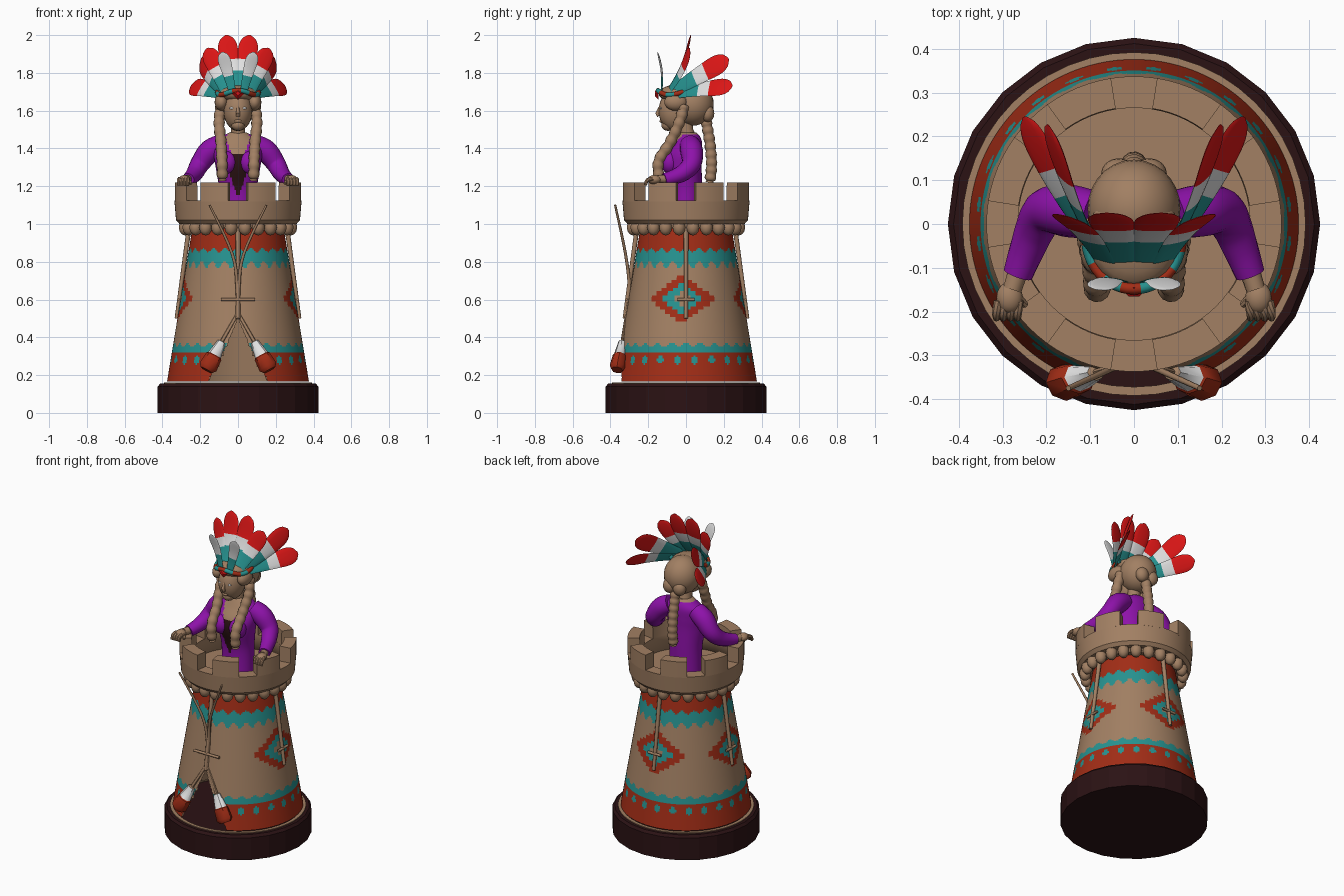
import bpy, bmesh, math
from mathutils import Vector as V

if "Cube" in bpy.data.objects:
    bpy.data.objects.remove(bpy.data.objects["Cube"])

PI = math.pi
SPEC = [("tan", (.36, .215, .125)), ("brick_red", (.36, .026, .008)), ("teal", (.02, .29, .28)),
        ("white", (.75, .75, .75)), ("feather_red", (.72, .008, .008)),
        ("purple", (.27, .006, .40)), ("dark_brown", (.024, .006, .007))]
MATS = []
for n, c in SPEC:
    m = bpy.data.materials.new(n)
    m.diffuse_color = (*c, 1)
    m.use_nodes = True
    m.node_tree.nodes["Principled BSDF"].inputs["Base Color"].default_value = m.diffuse_color
    MATS.append(m)
TAN, BRICK, TEAL, WHITE, RED, PURPLE, DARK = range(7)


def finish(name, bm, smooth=40):
    bmesh.ops.recalc_face_normals(bm, faces=bm.faces)
    me = bpy.data.meshes.new(name)
    bm.to_mesh(me)
    bm.free()
    for m in MATS:
        me.materials.append(m)
    ob = bpy.data.objects.new(name, me)
    bpy.context.collection.objects.link(ob)
    if smooth:
        bpy.ops.object.select_all(action='DESELECT')
        ob.select_set(True)
        bpy.context.view_layer.objects.active = ob
        bpy.ops.object.shade_smooth_by_angle(angle=math.radians(smooth))
    return ob


def loft(name, rings, mat=TAN, rule=None, caps=True, smooth=40):
    """Skin a list of closed rings; rule(ring index, face centre) picks a colour."""
    bm = bmesh.new()
    vs = [[bm.verts.new(p) for p in r] for r in rings]
    n = len(vs[0])
    for j in range(len(vs) - 1):
        for i in range(n):
            k = (i + 1) % n
            f = bm.faces.new((vs[j][i], vs[j][k], vs[j + 1][k], vs[j + 1][i]))
            f.material_index = rule(j, f.calc_center_median()) if rule else mat
    if caps:
        for r, j in ((vs[0], 0), (vs[-1], len(vs) - 2)):
            f = bm.faces.new(r)
            f.material_index = rule(j, f.calc_center_median()) if rule else mat
    return finish(name, bm, smooth)


def lathe(name, prof, n, mat=TAN, closed=False, smooth=30):
    prof = prof + prof[:1] if closed else prof
    rings = [[(r * math.cos(2 * PI * i / n), r * math.sin(2 * PI * i / n), z) for i in range(n)] for r, z in prof]
    ob = loft(name, rings, mat, caps=not closed, smooth=smooth)
    if closed:
        bm = bmesh.new()
        bm.from_mesh(ob.data)
        bmesh.ops.remove_doubles(bm, verts=bm.verts, dist=1e-5)
        bm.to_mesh(ob.data)
        bm.free()


def spline(pts, k=5):
    """Catmull-Rom through tuples of any length."""
    out = []
    for i in range(len(pts) - 1):
        a, b, c, d = pts[max(i - 1, 0)], pts[i], pts[i + 1], pts[min(i + 2, len(pts) - 1)]
        for s in range(k):
            t = s / k
            out.append(tuple(.5 * (2 * q + (r - p) * t + (2 * p - 5 * q + 4 * r - w) * t * t
                                   + (3 * q - p - 3 * r + w) * t ** 3) for p, q, r, w in zip(a, b, c, d)))
    return out + [pts[-1]]


def tube(name, pts, mat=TAN, n=10, rule=None, side=None, flat=1):
    """Tube along (x, y, z, radius); flat squeezes it across the given side vector."""
    rings = []
    for i, p in enumerate(pts):
        d = (V(pts[min(i + 1, len(pts) - 1)][:3]) - V(pts[max(i - 1, 0)][:3])).normalized()
        u = d.cross(V(side or (.13, 1, .05))).normalized()
        w = d.cross(u)
        rings.append([V(p[:3]) + p[3] * (u * math.cos(2 * PI * q / n) + w * flat * math.sin(2 * PI * q / n))
                      for q in range(n)])
    return loft(name, rings, mat, rule)


def ball(name, c, r, mat=TAN, n=20):
    bm = bmesh.new()
    bmesh.ops.create_uvsphere(bm, u_segments=n, v_segments=n // 2, radius=1)
    for v in bm.verts:
        v.co = V((c[0] + v.co.x * r[0], c[1] + v.co.y * r[1], c[2] + v.co.z * r[2]))
    for f in bm.faces:
        f.material_index = mat
    return finish(name, bm, 60)


# plinth
lathe("plinth", [(.425, 0), (.425, .14), (.412, .155)], 24, DARK, smooth=0)
lathe("plinth_trim", [(.372, .15), (.392, .15), (.392, .16), (.372, .16)], 48, TAN, closed=True)


# tower wall, painted by angle and height, with a pointed doorway at the front
def cone_r(z):
    return .375 - (z - .17) * .165


def paint(a, z):
    if z > .862 + .01 * math.cos(24 * a):
        return BRICK
    if z > .785 + .017 * math.cos(24 * a):
        return TEAL
    if z < .318:
        da = (a / (PI / 12) % 1 - .5) * PI / 12 * .36
        return TEAL if (da / .019) ** 2 + ((z - .28) / .022) ** 2 < 1 else BRICK
    if z < .36 + .009 * math.cos(28 * a):
        return TEAL
    for c in (-4, 90, 184):
        d = (math.degrees(a) - c + 180) % 360 - 180
        s = abs(d) / 33 + math.floor(abs(z - .605) / .12 * 6) / 6
        if s < 1:
            return BRICK if s > .6 else TEAL if s > .24 else TAN
    return TAN


def door(z):
    return max(0, (.5 - z) / .33 * .43)


def wall(name, inset, nu, nv, rule):
    bm = bmesh.new()
    da = 2 * PI / nu
    grid = []
    for j in range(nv + 1):
        z = .165 + .815 * j / nv
        row = []
        for i in range(nu):
            a = (i + .5) * da - PI
            if abs(abs(a) - door(z)) < da / 2 and door(z) > da / 2:
                a = math.copysign(door(z), a)
            r = cone_r(z) - inset
            row.append(bm.verts.new((r * math.sin(a), -r * math.cos(a), z)))
        grid.append(row)
    for j in range(nv):
        zc = .165 + .815 * (j + .5) / nv
        for i in range(nu):
            ac = (i + 1) * da - PI
            if abs(ac) < door(zc):
                continue
            k = (i + 1) % nu
            f = bm.faces.new((grid[j][i], grid[j][k], grid[j + 1][k], grid[j + 1][i]))
            f.material_index = rule(ac - PI / 2, zc)
    finish(name, bm, 60)


wall("tower_wall", 0, 200, 100, paint)
wall("tower_lining", .008, 100, 30, lambda a, z: TAN)

# parapet: floor, ring, merlons and corbels
lathe("parapet_floor", [(.24, .975), (.275, .975), (.275, 1.03), (.24, 1.03)], 48)
lathe("parapet_ring", [(.265, 1.0), (.31, 1.0), (.328, 1.02), (.337, 1.125), (.265, 1.125)], 80, closed=True)
for k in range(8):
    a0 = math.radians(k * 45 + 9)
    rings = []
    for i in range(7):
        a = a0 + math.radians(27) * i / 6
        rings.append([(r * math.cos(a), r * math.sin(a), z)
                      for r, z in ((.265, 1.12), (.337, 1.12), (.337, 1.22), (.267, 1.22))])
    loft("merlon", rings, smooth=30)
for k in range(24):
    a = math.radians(k * 15 + 7.5)
    ball("corbel", (.282 * math.cos(a), .282 * math.sin(a), .982), (.034, .034, .043), n=12)

# poles leaning on the wall, each with a short crossbar
for k in range(4):
    a = k * PI / 2
    ca, sa = math.cos(a), math.sin(a)
    r0, r1, rb = cone_r(1.0) + .018, cone_r(.5) + .005, cone_r(.6) + .012
    tube("wall_pole", [(r0 * ca, r0 * sa, 1.0, .013), (r1 * ca, r1 * sa, .5, .01)], side=(.3, .2, 1))
    h = .09 if k == 3 else .045
    tube("wall_crossbar", [(rb * ca - h * sa, rb * sa + h * ca, .6, .008),
                           (rb * ca + h * sa, rb * sa - h * ca, .6, .008)], side=(.1, .1, 1))

for s in (-1, 1):
    # crossed front sticks and coloured paddles
    tube("front_stick", spline([(s * .15, -.375, 1.1, .006), (s * .03, -.32, .84, .008),
                                (s * .004, -.30, .65, .009), (s * .006, -.32, .5, .009)]))
    tube("front_paddle", [(s * .005, -.315, .52, .009), (s * .085, -.338, .38, .010), (s * .087, -.339, .376, .022),
                          (s * .125, -.35, .305, .038), (s * .127, -.351, .30, .044),
                          (s * .158, -.362, .245, .05), (s * .168, -.365, .227, .035)],
         rule=lambda j, c: TAN if j < 2 else WHITE if j < 3 else BRICK, side=(0, 1, 0), flat=.85, n=8)

# torso: open jacket over a dark top
secs = spline([(1.02, .10, .085, .0), (1.18, .10, .085, 0), (1.3, .118, .098, -.015), (1.37, .128, .095, -.01),
               (1.43, .12, .075, .01), (1.465, .08, .058, .015), (1.485, .045, .042, .012)], 6)


def jacket(j, c):
    if c.y < -.02 and abs(c.x) < min(.04, max(0, (c.z - 1.15) * .4)) + max(0, c.z - 1.38) * .3:
        return DARK if c.z < 1.37 else TAN
    return TAN if c.z > 1.472 else PURPLE


loft("jacket", [[(rx * math.cos(2 * PI * i / 64), cy + ry * math.sin(2 * PI * i / 64), z) for i in range(64)]
                for z, rx, ry, cy in secs], rule=jacket)
tube("neck", [(0, .015, 1.45, .043), (0, 0, 1.5, .037), (0, 0, 1.56, .04)], n=16)

# head and face
ball("skull_hair", (0, .035, 1.635), (.106, .112, .115), n=28)
ball("face", (0, -.06, 1.60), (.076, .085, .108), n=28)
ball("chin", (0, -.095, 1.525), (.036, .036, .032))
tube("nose", [(0, -.135, 1.625, .006), (0, -.152, 1.585, .011), (0, -.142, 1.573, .012)])
ball("lips", (0, -.131, 1.545), (.02, .009, .009))
ball("brow_hair", (0, -.03, 1.69), (.105, .115, .05), n=24)

for s in (-1, 1):
    ball("eye", (s * .032, -.133, 1.613), (.014, .006, .006), WHITE, 12)
    ball("side_hair", (s * .088, -.055, 1.645), (.036, .06, .045))
    ball("jacket_chest", (s * .058, -.085, 1.325), (.052, .048, .06), PURPLE)
    # sleeve, wrist and hand
    tube("sleeve", spline([(s * .09, .02, 1.42, .055), (s * .15, .03, 1.385, .06), (s * .2, .03, 1.32, .052),
                           (s * .225, -.01, 1.275, .046), (s * .245, -.06, 1.25, .04),
                           (s * .265, -.115, 1.235, .034)]), PURPLE, 16)
    tube("wrist", [(s * .262, -.10, 1.238, .024), (s * .278, -.15, 1.238, .022)], n=12)
    ball("hand", (s * .284, -.168, 1.235), (.03, .036, .024))
    for f in range(4):
        x = s * (.262 + f * .016)
        tube("finger", spline([(x, -.175, 1.24, .010), (x + s * .004, -.205, 1.232, .010),
                               (x + s * .004, -.215, 1.205, .008)], 3), n=8)
    tube("thumb", [(s * .268, -.165, 1.235, .011), (s * .248, -.185, 1.215, .008)], n=8)


# braids: a plump strand with bulges
def braid(name, pts, r):
    path = spline(pts, 12)
    tube(name, [(*p, r * (.86 + .2 * abs(math.sin(i * .62))) * (1 if i < len(path) - 3 else .7))
                for i, p in enumerate(path)], n=12)


for s in (-1, 1):
    braid("front_braid", [(s * .09, -.01, 1.63), (s * .1, -.035, 1.54), (s * .09, -.085, 1.43),
                          (s * .085, -.145, 1.33), (s * .082, -.14, 1.23)], .029)
    ball("braid_root", (s * .035, .115, 1.585), (.04, .035, .045))
braid("back_braid", [(0, .10, 1.58), (0, .115, 1.5), (0, .13, 1.4), (0, .135, 1.3), (0, .125, 1.22)], .029)

# headband with a front diamond
tube("headband", [(.108 * math.sin(a), -.03 - .118 * math.cos(a), 1.695 + .012 * math.cos(3 * a), .013)
                  for a in [math.radians(-105 + 7.5 * i) for i in range(29)]],
     rule=lambda j, c: TEAL if j // 3 % 2 else BRICK, side=(0, 0, 1))
tube("headband_diamond", [(0, -.145, 1.69, .032), (0, -.165, 1.69, .012)], RED, 4, side=(0, 0, 1))


# feathers: base, tip, half width, facing direction; mirrored
def feather(s, base, tip, w, face, bow):
    b, t = V((s * base[0], *base[1:])), V((s * tip[0], *tip[1:]))
    fc = V((s * face[0], *face[1:]))
    pts = []
    for i in range(21):
        u = i / 20
        p = b.lerp(t, u) - fc.normalized() * bow * math.sin(PI * u)
        e = max(0, (u - .78) / .22)
        pts.append((*p, w * (.55 + .45 * min(1, u * 1.4)) * math.sqrt(max(.02, 1 - e * e))))
    tube("feather", pts, n=12, side=tuple(fc), flat=.12,
         rule=lambda j, c: TEAL if j < 8 else WHITE if j < 12 or w < .035 else RED)


for s in (-1, 1):
    feather(s, (.025, -.11, 1.69), (.062, .025, 2.0), .052, (.05, -1, .35), .02)
    feather(s, (.06, -.10, 1.69), (.165, .02, 1.93), .048, (.4, -1, .3), .015)
    feather(s, (.08, -.07, 1.70), (.195, .225, 1.875), .056, (1, -.5, .25), -.01)
    feather(s, (.09, -.05, 1.69), (.25, .245, 1.73), .052, (.9, -.4, .6), -.01)
    feather(s, (.03, -.13, 1.70), (.085, -.15, 1.91), .034, (.2, -1, .1), .012)
